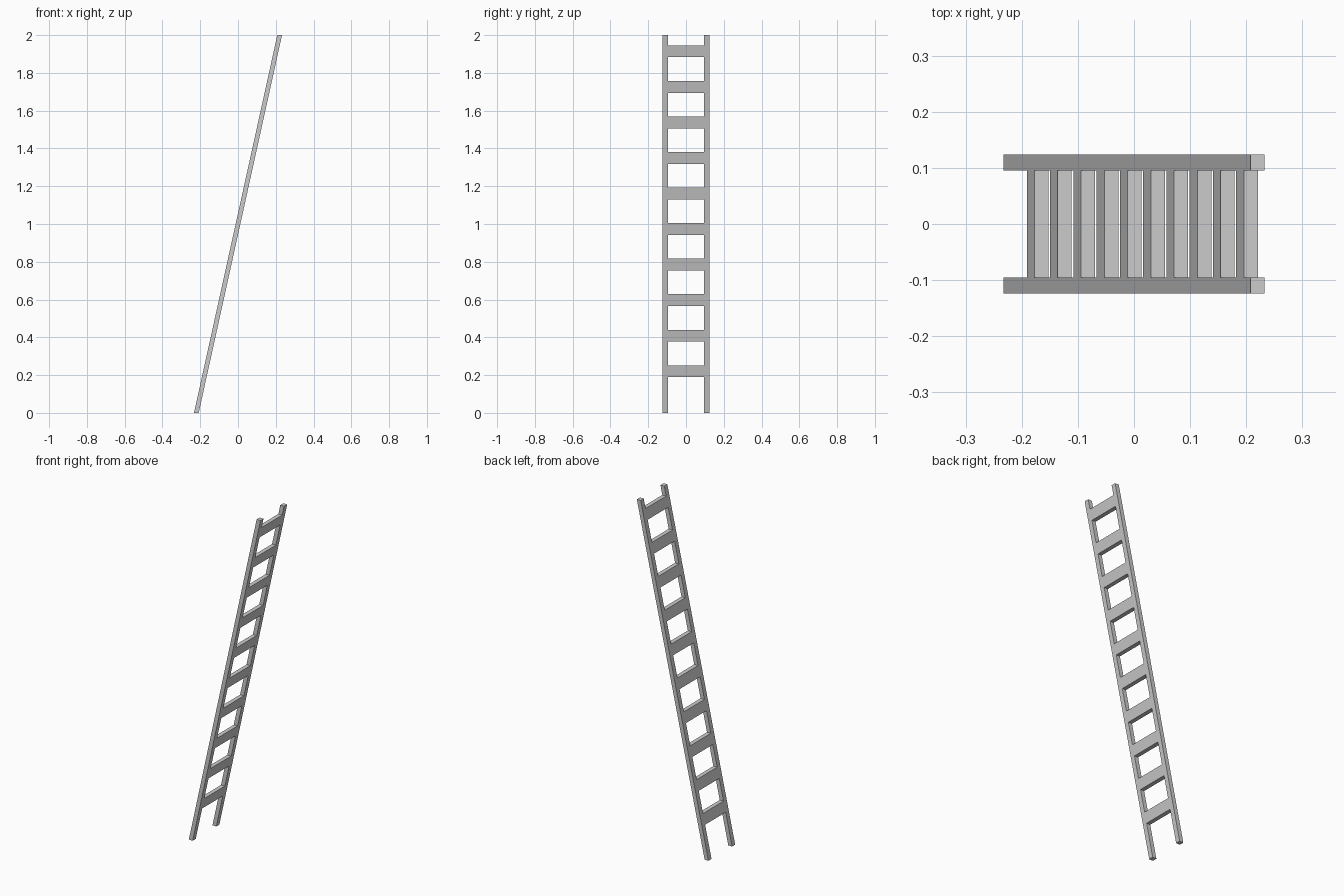
import bpy

if "Cube" in bpy.data.objects:
    bpy.data.objects.remove(bpy.data.objects["Cube"])

LEAN = 0.441 / 2.0     # x travel per unit of height
DEPTH = 0.025          # thickness along x
HEIGHT = 2.0


def slanted_bar(name, y0, y1, z0, z1):
    """Box sheared along the ladder's lean, with level ends."""
    verts = []
    for z in (z0, z1):
        x = (z - HEIGHT / 2) * LEAN
        a, b = x - DEPTH / 2, x + DEPTH / 2
        verts += [(a, y0, z), (b, y0, z), (b, y1, z), (a, y1, z)]
    faces = [(3, 2, 1, 0), (4, 5, 6, 7)]
    faces += [(i, (i + 1) % 4, (i + 1) % 4 + 4, i + 4) for i in range(4)]
    mesh = bpy.data.meshes.new(name)
    mesh.from_pydata(verts, [], faces)
    obj = bpy.data.objects.new(name, mesh)
    bpy.context.collection.objects.link(obj)
    return obj


# Two side rails
slanted_bar("front_rail", -0.124, -0.0955, 0, HEIGHT)
slanted_bar("back_rail", 0.0955, 0.124, 0, HEIGHT)

# Ten flat rungs between the rails
for i in range(10):
    z = 0.190 + i * 0.1881
    slanted_bar(f"rung_{i + 1}", -0.0955, 0.0955, z, z + 0.062)
